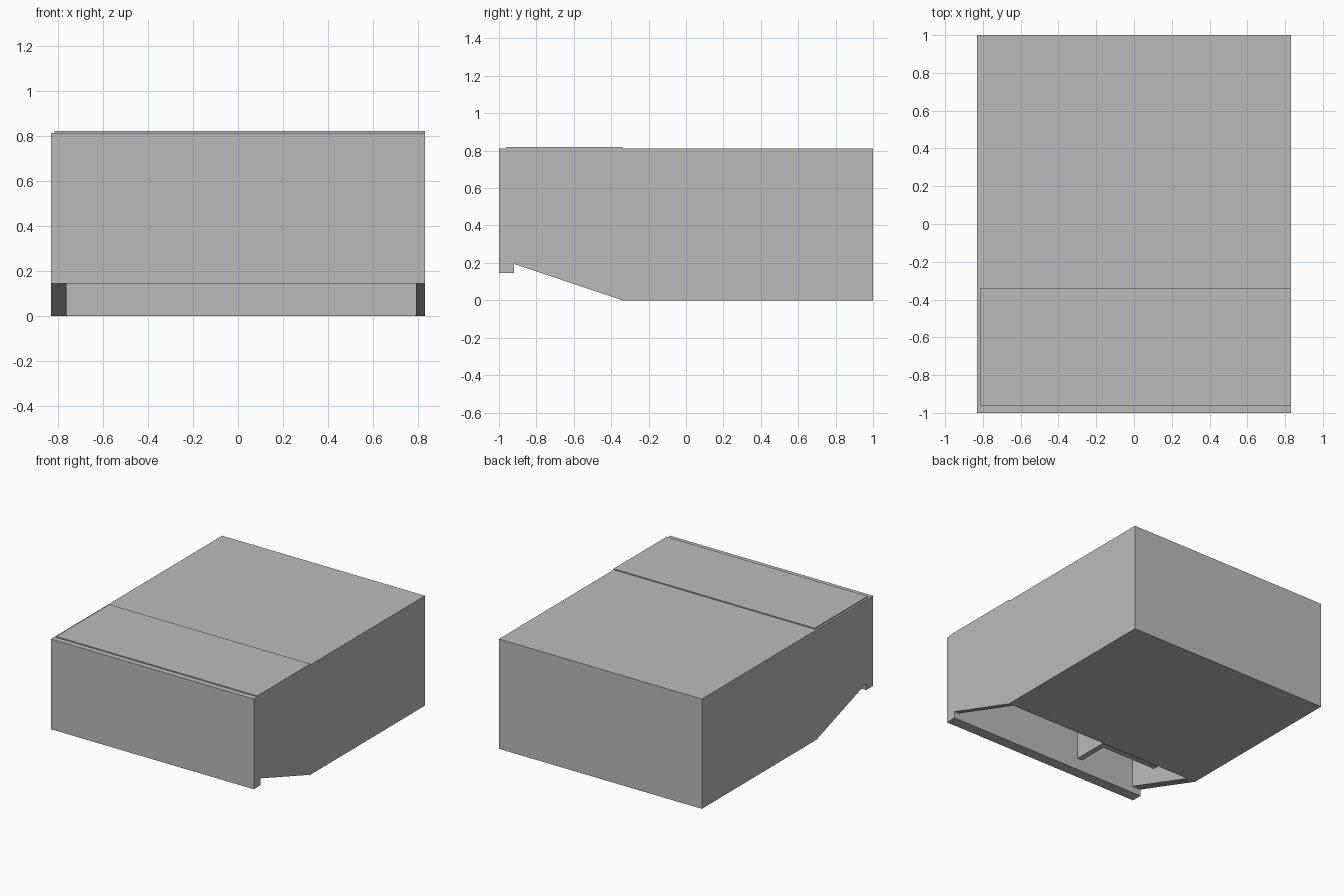
import bpy
import bmesh

if "Cube" in bpy.data.objects:
    bpy.data.objects.remove(bpy.data.objects["Cube"], do_unlink=True)

grey = bpy.data.materials.new("light grey")
grey.use_nodes = True
COLOUR = (0.5, 0.5, 0.5, 1)
grey.diffuse_color = COLOUR
grey.node_tree.nodes["Principled BSDF"].inputs["Base Color"].default_value = COLOUR


def extrude_profile(name, profile, x0, x1):
    """Extrude a (y, z) outline along x."""
    bm = bmesh.new()
    face = bm.faces.new([bm.verts.new((x0, y, z)) for y, z in profile])
    side = bmesh.ops.extrude_face_region(bm, geom=[face])
    verts = [v for v in side["geom"] if isinstance(v, bmesh.types.BMVert)]
    bmesh.ops.translate(bm, vec=(x1 - x0, 0, 0), verts=verts)
    bmesh.ops.recalc_face_normals(bm, faces=bm.faces)
    mesh = bpy.data.meshes.new(name)
    bm.to_mesh(mesh)
    bm.free()
    mesh.materials.append(grey)
    obj = bpy.data.objects.new(name, mesh)
    bpy.context.collection.objects.link(obj)
    return obj


def box(name, x0, x1, y0, y1, z0, z1):
    return extrude_profile(name, [(y0, z0), (y1, z0), (y1, z1), (y0, z1)], x0, x1)


HALF = 0.83      # half width
TOP = 0.812      # top of the body
BACK = -0.34     # where the main block starts
LIP = -0.92      # inner face of the front panel
BOARD = 0.04     # board thickness

# Main block and front panel
box("main_block", -HALF, HALF, BACK, 1, 0, TOP)
box("front_panel", -HALF, HALF, -1, LIP, 0.145, TOP)

# Side walls with a sloping underside
slope = [(LIP, 0.195), (BACK, 0), (BACK, TOP), (LIP, TOP)]
extrude_profile("right_side_wall", slope, -HALF, -0.76)
extrude_profile("left_side_wall", slope, HALF - BOARD, HALF)

# Slightly raised lid closing the front bay
box("lid", -0.815, HALF, -0.96, BACK, TOP - BOARD, 0.82)

# Inner compartment boards in the front bay
box("compartment_side", -0.31, -0.27, LIP, -0.655, 0.234, TOP - BOARD)
box("compartment_back", -0.76, -0.31, -0.695, -0.655, 0.234, TOP - BOARD)
